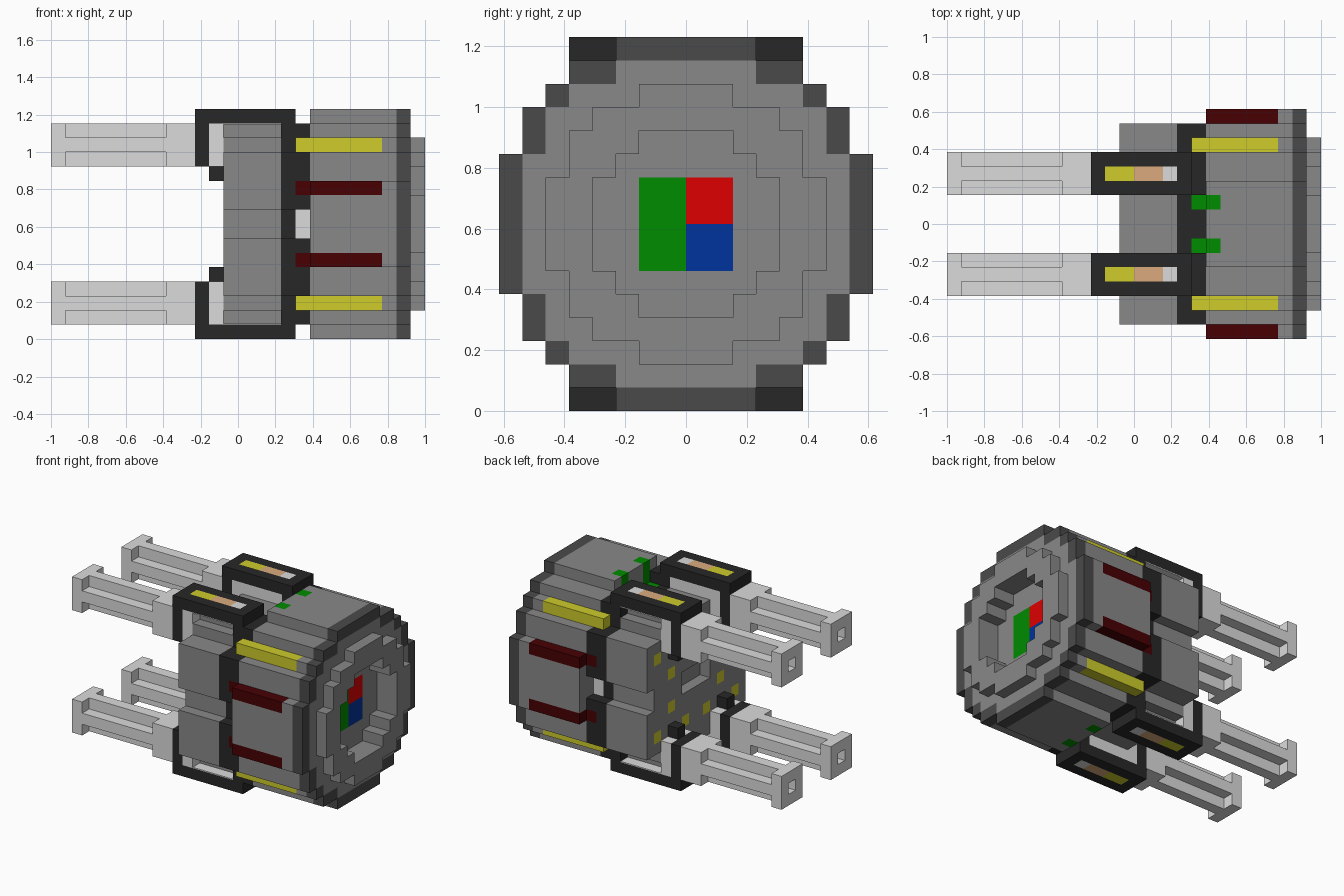
import bpy, bmesh

if "Cube" in bpy.data.objects:
    bpy.data.objects.remove(bpy.data.objects["Cube"])

U = 1 / 13          # size of one block
MID = 8 * U         # height of the long axis


def srgb(c):
    return c / 12.92 if c <= 0.04045 else ((c + 0.055) / 1.055) ** 2.4


COLOURS = {
    "mid grey": (0.535, 0.535, 0.535), "rim grey": (0.29, 0.29, 0.29),
    "charcoal": (0.155, 0.155, 0.155), "light grey": (0.86, 0.86, 0.86),
    "maroon": (0.28, 0.0, 0.01), "yellow": (0.81, 0.80, 0.17),
    "green": (0.0, 0.55, 0.0), "tan": (0.86, 0.67, 0.49),
    "red": (0.87, 0.0, 0.0), "blue": (0.0, 0.20, 0.61),
}
MATS = {}
for label, rgb in COLOURS.items():
    m = bpy.data.materials.new(label)
    m.use_nodes = True
    col = tuple(srgb(c) for c in rgb) + (1.0,)
    m.diffuse_color = col
    m.node_tree.nodes["Principled BSDF"].inputs["Base Color"].default_value = col
    MATS[label] = m

# unit-cube sides: outward step and corner order
SIDES = {
    (1, 0, 0): [(1, 0, 0), (1, 1, 0), (1, 1, 1), (1, 0, 1)],
    (-1, 0, 0): [(0, 0, 0), (0, 0, 1), (0, 1, 1), (0, 1, 0)],
    (0, 1, 0): [(0, 1, 0), (0, 1, 1), (1, 1, 1), (1, 1, 0)],
    (0, -1, 0): [(0, 0, 0), (1, 0, 0), (1, 0, 1), (0, 0, 1)],
    (0, 0, 1): [(0, 0, 1), (1, 0, 1), (1, 1, 1), (0, 1, 1)],
    (0, 0, -1): [(0, 0, 0), (0, 1, 0), (1, 1, 0), (1, 0, 0)],
}


def finish(name, bm, labels, mirrored):
    me = bpy.data.meshes.new(name)
    bm.to_mesh(me)
    bm.free()
    for label in labels:
        me.materials.append(MATS[label])
    ob = bpy.data.objects.new(name, me)
    ob.location.z = MID
    bpy.context.collection.objects.link(ob)
    if mirrored:
        mod = ob.modifiers.new("four_corners", 'MIRROR')
        mod.use_axis = (False, True, True)
        mod.use_mirror_merge = False


def blocks(name, xs, rule, mirrored=False):
    """Skin of the blocks for which rule(x, y, z) gives a colour."""
    span = range(0, 9) if mirrored else range(-9, 9)
    cells = {}
    for x in range(*xs):
        for y in span:
            for z in span:
                c = rule(x, y, z)
                if c:
                    cells[x, y, z] = c
    labels = sorted(set(cells.values()))
    bm = bmesh.new()
    verts = {}
    for (x, y, z), c in cells.items():
        for (dx, dy, dz), corners in SIDES.items():
            if (x + dx, y + dy, z + dz) in cells:
                continue
            loop = []
            for cx, cy, cz in corners:
                key = (x + cx, y + cy, z + cz)
                if key not in verts:
                    verts[key] = bm.verts.new([k * U for k in key])
                loop.append(verts[key])
            bm.faces.new(loop).material_index = labels.index(c)
    bmesh.ops.dissolve_limit(bm, angle_limit=0.02, verts=bm.verts[:],
                             edges=bm.edges[:], delimit={'MATERIAL'})
    finish(name, bm, labels, mirrored)


# stepped round sections as (half width, half height) pairs
R8 = [(8, 3), (7, 5), (6, 6), (5, 7), (3, 8)]
R7 = [(7, 3), (6, 5), (5, 6), (3, 7)]
CORE = [(6, 5), (5, 6)]
RING = [(6, 2), (5, 4), (4, 5), (2, 6)]
HOLE = [(4, 2), (3, 3), (2, 4)]


def mag(i):
    return i if i >= 0 else -1 - i


def inside(section, y, z):
    return any(mag(y) < w and mag(z) < h for w, h in section)


# main drum with painted stripes and end emblem
def drum(x, y, z):
    a, b = mag(y), mag(z)
    if not inside(R8, y, z):
        return None
    if x < 10 and (a, b) == (7, 2):
        return "maroon"
    if x < 10 and (a, b) == (5, 5):
        return "yellow"
    if x == 5 and a == 1 and b >= 6:
        return "green"
    if x == 10 and a < 2 and b < 2:
        return "green" if y < 0 else "red" if z >= 0 else "blue"
    return "mid grey"


# dark outer rim around a lighter plate
def rim(x, y, z):
    if not inside(R8, y, z) or inside(HOLE, y, z):
        return None
    return "mid grey" if inside(R7, y, z) else "rim grey"


def end_ring(x, y, z):
    return "mid grey" if inside(RING, y, z) and not inside(HOLE, y, z) else None


def side_lug(a, b):
    return a == 6 and 1 <= b <= 4


# collar between drum and head, with lugs at the sides and under the clamps
def collar(x, y, z):
    a, b = mag(y), mag(z)
    if x == 4:
        if (a, b) == (6, 2):
            return "maroon"
        if (a, b) == (5, 5):
            return "yellow"
        if (a, b) == (1, 5):
            return "green"
        if (a, b) == (5, 0):
            return "light grey"
    if inside(CORE, y, z) or side_lug(a, b) or (b == 6 and 2 <= a <= 4):
        return "charcoal"
    return None


# head with side lugs, a socket and yellow studs on its end
def head(x, y, z):
    a, b = mag(y), mag(z)
    if x == -1 and a < 2 and b < 1:
        return None
    if x == -1 and (a, b) in [(5, 3), (3, 1), (1, 3)]:
        return "yellow"
    return "mid grey" if inside(CORE, y, z) or side_lug(a, b) else None


blocks("drum", (5, 11), drum)
blocks("rim", (11, 12), rim)
blocks("end_ring", (12, 13), end_ring)
blocks("collar", (3, 5), collar)
blocks("head", (-1, 3), head)


# clamps that hold the prongs, with an inlaid strip and a filled core
def clamp(x, y, z):
    if (x, y, z) == (-2, 3, 3):
        return "charcoal"
    if not 2 <= y <= 4:
        return None
    if z == 7:
        if y == 3 and -2 <= x <= 2:
            return "yellow" if x < 0 else "tan" if x < 2 else "light grey"
        return "charcoal"
    if (x == -3 and 4 <= z <= 6) or (x == 3 and 5 <= z <= 6):
        return "charcoal"
    if x == -2 and 4 <= z <= 6:
        return "light grey"
    if z == 6 and -1 <= x <= 2 and y < 4:
        return "light grey" if y == 2 else "mid grey"
    return None


blocks("clamps", (-3, 4), clamp, True)

# thin pale lining in the open outer slot of each clamp
lining = bmesh.new()
bmesh.ops.create_cube(lining, size=1)
bmesh.ops.scale(lining, vec=(4 * U, U, 0.08 * U), verts=lining.verts)
bmesh.ops.translate(lining, vec=(U, 4.5 * U, 6.96 * U), verts=lining.verts)
finish("clamp_linings", lining, ["light grey"], True)


# prongs: square base, cross-shaped shaft, hollow tip
def prong(x, y, z):
    a, b = abs(y - 3), abs(z - 5)
    if a > 1 or b > 1:
        return None
    if x == -13 and a + b == 0:
        return None
    if -12 <= x < -5 and a + b == 2:
        return None
    return "light grey"


blocks("prongs", (-13, -3), prong, True)
